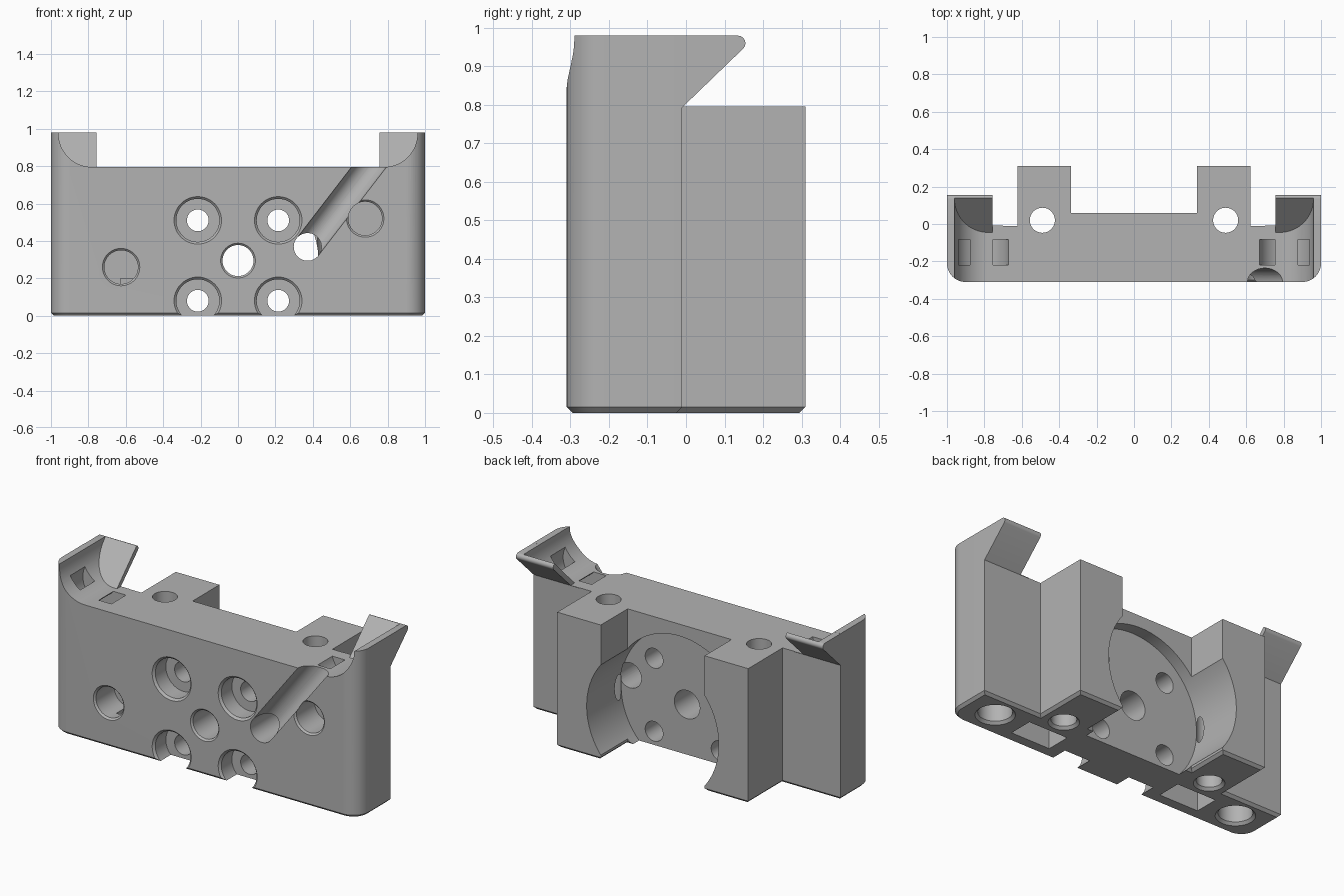
import bpy, bmesh
from math import sin, cos, radians, tau
from mathutils import Matrix, Vector

if "Cube" in bpy.data.objects:
    bpy.data.objects.remove(bpy.data.objects["Cube"])

TOP, FULL, BACK, FRONT = 0.795, 0.98, -0.01, -0.31

grey = bpy.data.materials.new("plain_grey")
grey.use_nodes = True
grey.diffuse_color = (0.45, 0.45, 0.45, 1)
grey.node_tree.nodes["Principled BSDF"].inputs["Base Color"].default_value = grey.diffuse_color


def finish(name, bm):
    bmesh.ops.recalc_face_normals(bm, faces=bm.faces)
    mesh = bpy.data.meshes.new(name)
    bm.to_mesh(mesh)
    bm.free()
    mesh.materials.append(grey)
    obj = bpy.data.objects.new(name, mesh)
    bpy.context.collection.objects.link(obj)
    return obj


def loft(name, rings):
    """Skin a stack of equal-length rings and cap both ends."""
    bm = bmesh.new()
    loops = [[bm.verts.new(p) for p in ring] for ring in rings]
    n = len(loops[0])
    for a, b in zip(loops, loops[1:]):
        for i in range(n):
            j = (i + 1) % n
            bm.faces.new((a[i], a[j], b[j], b[i]))
    bm.faces.new(loops[0])
    bm.faces.new(loops[-1])
    return finish(name, bm)


def prism(name, outline, lo, hi, place):
    return loft(name, [[place(u, v, w) for u, v in outline] for w in (lo, hi)])


def along_x(u, v, w):
    return (w, u, v)


def along_y(u, v, w):
    return (u, w, v)


def along_z(u, v, w):
    return (u, v, w)


def drill(name, place, u, v, profile, n=48):
    """Turned cutter: profile is a list of (position on axis, radius)."""
    return loft(name, [[place(u + r * cos(tau * i / n), v + r * sin(tau * i / n), w)
                        for i in range(n)] for w, r in profile])


def arc(cx, cy, r, start, end, n=12):
    steps = [radians(start + (end - start) * i / n) for i in range(n + 1)]
    return [(cx + r * cos(a), cy + r * sin(a)) for a in steps]


def rect(x0, x1, y0, y1):
    return [(x0, y0), (x1, y0), (x1, y1), (x0, y1)]


def combine(target, tool, operation="DIFFERENCE"):
    mod = target.modifiers.new("combine", "BOOLEAN")
    mod.operation, mod.solver, mod.object = operation, "EXACT", tool
    bpy.context.view_layer.objects.active = target
    bpy.ops.object.modifier_apply(modifier=mod.name)
    bpy.data.objects.remove(tool)


# Bracket body: symmetric plan with rounded front corners and two rear blocks
half = arc(0.9, -0.21, 0.1, -90, 0) + [
    (1, BACK), (0.622, BACK), (0.622, 0.31), (0.338, 0.31), (0.338, 0.06)]
plan = half + [(-x, y) for x, y in reversed(half)]
body = prism("bracket_body", plan, 0, FULL, along_z)

# Chamfer around the bottom outline
bm = bmesh.new()
bm.from_mesh(body.data)
rim = [e for e in bm.edges if all(v.co.z < 0.001 for v in e.verts)]
bmesh.ops.bevel(bm, geom=rim, offset=0.015, segments=1, affect="EDGES")
bm.to_mesh(body.data)
bm.free()

# Sloping clamp flanges behind the ears
flange = [(-0.1, 0.703), (BACK, 0.793)] + arc(0.135, 0.96, 0.0195, -45, 90, 6) + [(-0.1, 0.9795)]
for s in (1, -1):
    combine(body, prism("flange", flange, s * 0.7, s * 0.9995, along_x), "UNION")

# Clear the middle above the deck, then the round cradles inside the ears
combine(body, prism("deck_cutter", rect(-0.757, 0.757, TOP, 1.2), -1, 1, along_y))
for s in (1, -1):
    cradle = [(0.7, TOP)] + arc(0.78, TOP + 0.18, 0.18, -90, 0, 20) + [(0.96, 1.2), (0.7, 1.2)]
    combine(body, prism("cradle_cutter", cradle, 0, 1,
                        lambda u, v, w: (s * u, v - 0.84 if w else -1, v)))
    # Curved strap tunnel under each cradle
    tunnel = arc(0.81, 0.83, 0.143, -210, 35, 24) + arc(0.81, 0.83, 0.066, 35, -210, 24)
    combine(body, prism("strap_cutter", [(s * u, v) for u, v in tunnel], -0.218, -0.082, along_y))

# Round motor recess in the back
combine(body, drill("motor_recess", along_y, 0, 0.295, [(BACK, 0.43), (0.5, 0.43)], 96))


# Front holes with a small lead-in chamfer
def front_hole(x, z, r, end):
    combine(body, drill("front_hole", along_y, x, z, [
        (FRONT - 0.01, r + 0.02), (FRONT + 0.01, r), (end, r)]))


for x in (-0.215, 0.215):
    for z in (0.08, 0.51):
        combine(body, drill("bolt_hole", along_y, x, z, [
            (FRONT - 0.012, 0.139), (FRONT + 0.012, 0.115),
            (-0.2, 0.115), (-0.2, 0.058), (0.03, 0.058)]))
front_hole(0, 0.295, 0.083, 0.03)
front_hole(-0.625, 0.26, 0.09, -0.13)
front_hole(0.68, 0.52, 0.09, -0.13)

# Cable hole and the diagonal half-round groove leading to the deck
combine(body, drill("cable_hole", along_y, 0.372, 0.368, [(-0.4, 0.074), (0.0, 0.074)]))
slope = Vector((1, 0, 1.3)).to_track_quat("Z", "Y").to_matrix().to_4x4()
seat = Matrix.Translation((0.372, FRONT, 0.368)) @ slope
combine(body, drill("groove", lambda u, v, w: seat @ Vector((u, v, w)), 0, 0,
                    [(0, 0.074), (0.8, 0.074)]))

# Underside: through holes in the blocks, blind sockets and pockets
for s in (1, -1):
    combine(body, drill("rod_hole", along_z, s * 0.49, 0.02, [
        (-0.01, 0.092), (0.015, 0.067), (1.1, 0.067)]))
    combine(body, drill("socket", along_z, s * 0.81, -0.15, [
        (-0.01, 0.115), (0.015, 0.09), (0.2, 0.09)]))
    combine(body, prism("pocket", rect(s * 0.5 - 0.127, s * 0.5 + 0.127, -0.237, -0.093),
                        -0.1, 0.2, along_z))

bpy.ops.object.select_all(action="DESELECT")
body.select_set(True)
bpy.context.view_layer.objects.active = body
bpy.ops.object.shade_smooth_by_angle(angle=radians(30))
